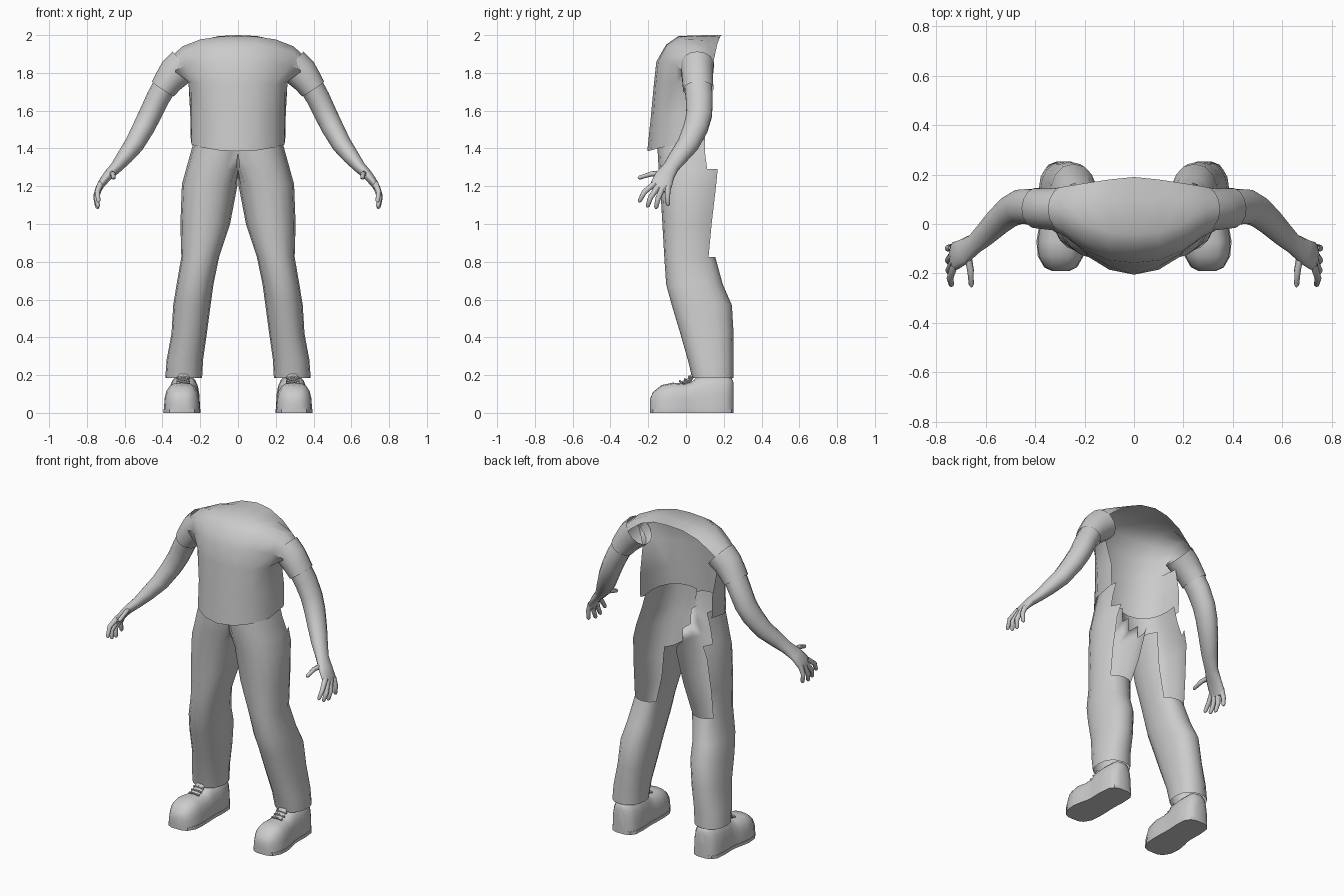
import bpy, bmesh, math
from mathutils import Vector


def finish(name, bm, angle=50):
    """Turn a half-body bmesh into a smooth, mirrored object."""
    bmesh.ops.recalc_face_normals(bm, faces=bm.faces)
    bm.faces.ensure_lookup_table()
    bm.normal_update()
    front = min(bm.faces, key=lambda f: f.calc_center_median().y)
    if front.normal.y > 0:
        bmesh.ops.reverse_faces(bm, faces=bm.faces)
    me = bpy.data.meshes.new(name)
    bm.to_mesh(me)
    bm.free()
    ob = bpy.data.objects.new(name, me)
    bpy.context.collection.objects.link(ob)
    mod = ob.modifiers.new("mirror", 'MIRROR')
    mod.use_clip = True
    bpy.ops.object.select_all(action='DESELECT')
    ob.select_set(True)
    bpy.context.view_layer.objects.active = ob
    bpy.ops.object.shade_smooth_by_angle(angle=math.radians(angle))
    return ob


def skin(bm, rows, closed=True, caps=(False, False), keep=None):
    """Bridge rows of points; keep(i, j) may drop single faces."""
    vs = [[bm.verts.new(p) for p in r] for r in rows]
    n = len(vs[0])
    for i in range(len(vs) - 1):
        for j in range(n if closed else n - 1):
            k = (j + 1) % n
            if keep is None or keep(i, j):
                bm.faces.new((vs[i][j], vs[i][k], vs[i + 1][k], vs[i + 1][j]))
    if caps[0]:
        bm.faces.new(vs[0])
    if caps[1]:
        bm.faces.new(vs[-1])


def tube(bm, stations, n=12, caps=(False, True)):
    """Loft along a path of (centre, radius across, radius along y)."""
    pts = [Vector(s[0]) for s in stations]
    rows = []
    for i, (c, ra, rb) in enumerate(stations):
        t = (pts[min(i + 1, len(pts) - 1)] - pts[max(i - 1, 0)]).normalized()
        a = Vector((0, 1, 0)).cross(t).normalized()
        b = t.cross(a)
        rows.append([pts[i] + a * ra * math.cos(2 * math.pi * j / n)
                     + b * rb * math.sin(2 * math.pi * j / n) for j in range(n)])
    skin(bm, rows, True, caps)


def power(v, p):
    return math.copysign(abs(v) ** p, v)


# Shirt body: front shell from hem to shoulder, open at the back
bm = bmesh.new()
shirt_rows = [
    [(0, -.205, 1.385), (.1, -.185, 1.39), (.19, -.13, 1.405), (.245, -.04, 1.42), (.25, .1, 1.445)],
    [(0, -.185, 1.58), (.1, -.172, 1.58), (.19, -.12, 1.58), (.247, -.03, 1.58), (.253, .1, 1.58)],
    [(0, -.17, 1.74), (.1, -.16, 1.74), (.19, -.12, 1.74), (.25, -.05, 1.75), (.262, .06, 1.75)],
    [(0, -.157, 1.86), (.1, -.147, 1.86), (.2, -.105, 1.86), (.28, -.05, 1.84), (.34, -.02, 1.81)],
    [(0, -.105, 1.95), (.1, -.1, 1.95), (.2, -.07, 1.935), (.29, -.02, 1.91), (.36, .01, 1.865)],
    [(0, -.04, 1.995), (.1, -.035, 1.992), (.2, 0, 1.977), (.295, .05, 1.94), (.37, .06, 1.87)],
    [(0, .1, 2.0), (.1, .1, 1.995), (.2, .1, 1.973), (.295, .11, 1.925), (.365, .1, 1.865)],
    [(0, .19, 2.0), (.1, .18, 1.99), (.2, .165, 1.95), (.29, .15, 1.88), (.355, .135, 1.82)],
]
skin(bm, shirt_rows, closed=False)
finish("shirt_body", bm)

# Sleeves: open tubes
bm = bmesh.new()
tube(bm, [((.285, .06, 1.845), .092, .09), ((.335, .06, 1.80), .088, .085),
          ((.37, .062, 1.755), .077, .083), ((.397, .065, 1.715), .07, .082)],
     14, (False, False))
finish("sleeves", bm)

# Arms: upper arm, forearm and palm
bm = bmesh.new()
tube(bm, [((.385, .064, 1.735), .064, .074), ((.425, .07, 1.665), .062, .073),
          ((.465, .07, 1.58), .06, .07), ((.50, .052, 1.51), .058, .066),
          ((.55, .01, 1.42), .052, .058), ((.60, -.04, 1.355), .043, .05),
          ((.645, -.08, 1.30), .032, .042), ((.69, -.112, 1.255), .026, .052),
          ((.725, -.13, 1.21), .02, .058), ((.737, -.137, 1.175), .012, .045)], 14)
finish("arms", bm)

# Fingers and thumb: base, knuckle, tip
bm = bmesh.new()
digits = [((.675, -.11, 1.27), (.662, -.185, 1.265), (.658, -.255, 1.242)),
          ((.727, -.165, 1.215), (.745, -.22, 1.17), (.738, -.25, 1.115)),
          ((.732, -.15, 1.195), (.75, -.188, 1.14), (.74, -.205, 1.088)),
          ((.735, -.125, 1.19), (.752, -.148, 1.135), (.742, -.16, 1.08)),
          ((.735, -.095, 1.2), (.752, -.098, 1.15), (.748, -.095, 1.095))]
for a, b, c in digits:
    tip = Vector(b).lerp(Vector(c), .85)
    tube(bm, [(a, .016, .016), (b, .014, .014), (tip, .011, .011), (c, .004, .004)], 8)
finish("fingers", bm)

# Trousers: (z, inner x, outer x, front y, back y), seat cut away at the back
bm = bmesh.new()
leg = [(1.47, -.06, .225, -.15, .2), (1.38, -.05, .25, -.15, .2),
       (1.29, -.03, .275, -.145, .215), (1.21, .002, .297, -.137, .205),
       (1.0, .042, .305, -.125, .175), (.825, .1, .30, -.115, .155),
       (.68, .13, .325, -.105, .195), (.57, .145, .343, -.075, .243),
       (.42, .165, .352, -.03, .252), (.28, .185, .378, .01, .252),
       (.185, .19, .385, .033, .252)]
N = 16
rows = []
for z, x0, x1, y0, y1 in leg:
    row = []
    for j in range(N):
        a = 2 * math.pi * j / N
        x = (x0 + x1) / 2 + (x1 - x0) / 2 * power(math.cos(a), .88)
        y = (y0 + y1) / 2 + (y1 - y0) / 2 * power(math.sin(a), .88)
        row.append((max(x, 0), y, z))
    rows.append(row)


def trouser_face(i, j):
    if i < 2:                       # waist: front and sides only
        on_seam = all(rows[i + d][(j + e) % N][0] < .001 for d in (0, 1) for e in (0, 1))
        return not 1 <= j <= 8 and not on_seam
    if i < 5:                       # thighs: slot up the back
        return not 2 <= j <= (7 if i == 2 else 5)
    return True


skin(bm, rows, keep=trouser_face)
finish("trousers", bm)

# Shoes: domed sections from toe to heel (y, centre x, half width, height)
shoe = [(-.19, .297, .035, .075), (-.175, .297, .065, .11), (-.13, .297, .09, .147),
        (-.07, .297, .095, .16), (-.01, .292, .09, .155), (.03, .288, .084, .165),
        (.065, .287, .082, .195), (.14, .286, .085, .2), (.21, .285, .08, .2),
        (.24, .285, .06, .19), (.252, .285, .03, .16)]
bm = bmesh.new()
rows = []
for y, cx, w, h in shoe:
    angles = [math.pi * k / 10 for k in range(11)]
    rows.append([(cx + w * power(math.cos(a), .65), y, .018 + (h - .018) * math.sin(a) ** .75)
                 for a in angles])
skin(bm, rows, True, (True, True))
finish("shoes", bm)

# Soles: shoe outline, slightly wider
bm = bmesh.new()
outline = [(cx + w * 1.03, y) for y, cx, w, h in shoe] + \
          [(cx - w * 1.03, y) for y, cx, w, h in reversed(shoe)]
skin(bm, [[(x, y, z) for x, y in outline] for z in (0, .02)], True, (True, True))
finish("soles", bm, 30)

# Tongues and laces
bm = bmesh.new()
tube(bm, [((.292, -.02, .155), .028, .012), ((.289, .02, .175), .03, .012),
          ((.287, .045, .212), .026, .01)], 8, (True, True))
for y, z in ((-.025, .168), (.0, .178), (.022, .192)):
    tube(bm, [((.255, y, z - .008), .006, .006), ((.29, y - .006, z), .006, .006),
              ((.325, y, z - .008), .006, .006)], 6, (True, True))
finish("tongues_and_laces", bm)
